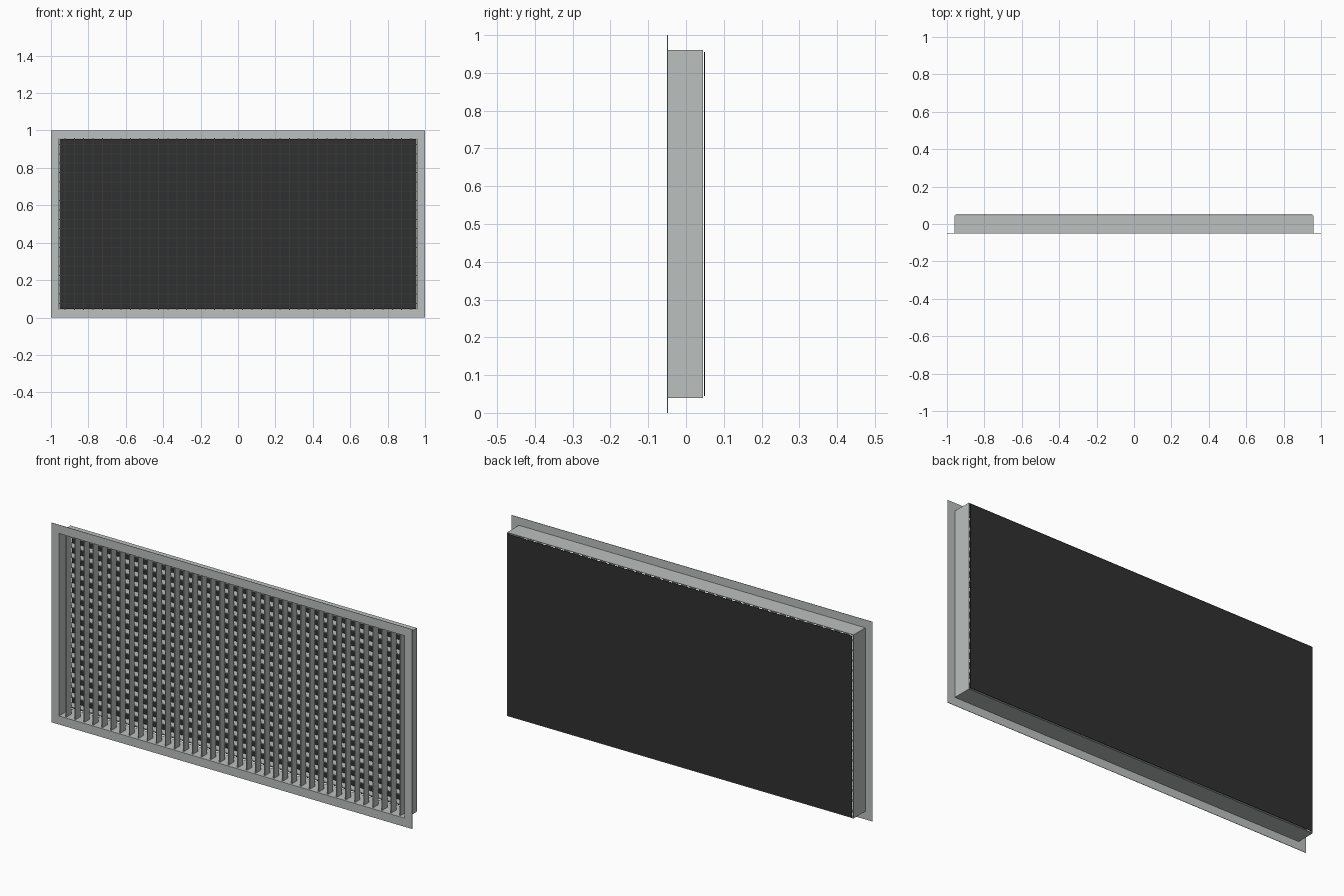
import bpy

if "Cube" in bpy.data.objects:
    bpy.data.objects.remove(bpy.data.objects["Cube"])


def material(name, rgb):
    m = bpy.data.materials.new(name)
    m.diffuse_color = (*rgb, 1)
    m.use_nodes = True
    m.node_tree.nodes["Principled BSDF"].inputs["Base Color"].default_value = m.diffuse_color
    return m


GREY = material("light grey metal", (0.50, 0.53, 0.52))
DARK = material("charcoal mesh", (0.03, 0.03, 0.03))


def box_data(x0, x1, y0, y1, z0, z1):
    v = [(x, y, z) for x in (x0, x1) for y in (y0, y1) for z in (z0, z1)]
    f = [(0, 1, 3, 2), (4, 6, 7, 5), (0, 4, 5, 1),
         (2, 3, 7, 6), (0, 2, 6, 4), (1, 5, 7, 3)]
    return v, f


def make(name, boxes, mat):
    verts, faces = [], []
    for b in boxes:
        v, f = box_data(*b)
        n = len(verts)
        verts += v
        faces += [tuple(i + n for i in q) for q in f]
    me = bpy.data.meshes.new(name)
    me.from_pydata(verts, [], faces)
    me.materials.append(mat)
    ob = bpy.data.objects.new(name, me)
    bpy.context.collection.objects.link(ob)
    return ob


def ring(hx, hz, w, y0, y1):
    """Four bars of a rectangular frame centred on z = 0.5."""
    return [(-hx, hx, y0, y1, 0.5 + hz - w, 0.5 + hz),
            (-hx, hx, y0, y1, 0.5 - hz, 0.5 - hz + w),
            (-hx, -hx + w, y0, y1, 0.5 - hz + w, 0.5 + hz - w),
            (hx - w, hx, y0, y1, 0.5 - hz + w, 0.5 + hz - w)]


# Thin front flange and the duct collar behind it
make("front_flange", ring(1.0, 0.5, 0.043, -0.05, -0.048), GREY)
make("duct_collar", ring(0.96, 0.46, 0.003, -0.048, 0.045), GREY)

# Front row of vertical blades, rear row of horizontal blades
T, PITCH = 0.0025, 0.05
make("vertical_blades",
     [(x - T, x + T, -0.04, 0.0, 0.043, 0.957)
      for x in (-0.925 + PITCH * i for i in range(38))], GREY)
make("horizontal_blades",
     [(-0.957, 0.957, 0.002, 0.042, z - T, z + T)
      for z in (0.075 + PITCH * i for i in range(18))], GREY)

# Dark backing sheet, just clear of the collar
make("backing_sheet", [(-0.955, 0.955, 0.048, 0.05, 0.045, 0.955)], DARK)
